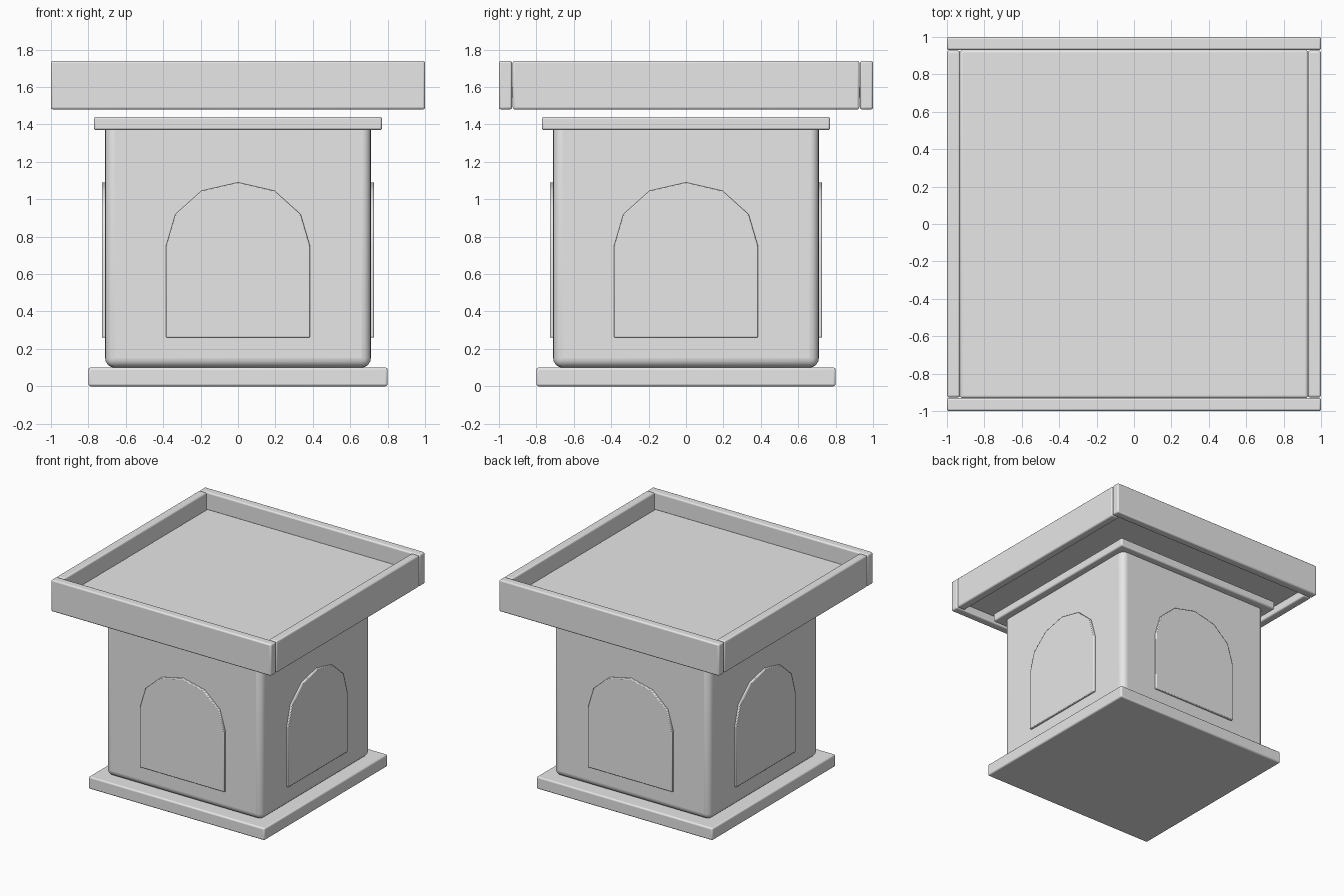
import bpy
import bmesh
from math import radians
from mathutils import Matrix

if "Cube" in bpy.data.objects:
    bpy.data.objects.remove(bpy.data.objects["Cube"])

# Single plain stone colour
stone = bpy.data.materials.new("plain_grey")
stone.use_nodes = True
stone.diffuse_color = (0.8, 0.8, 0.8, 1)
stone.node_tree.nodes["Principled BSDF"].inputs["Base Color"].default_value = (0.8, 0.8, 0.8, 1)


def finish(name, bm, bevel, segments):
    """Turn a bmesh into a bevelled, smooth-shaded object."""
    bmesh.ops.recalc_face_normals(bm, faces=bm.faces)
    mesh = bpy.data.meshes.new(name)
    bm.to_mesh(mesh)
    bm.free()
    mesh.materials.append(stone)
    obj = bpy.data.objects.new(name, mesh)
    bpy.context.collection.objects.link(obj)
    mod = obj.modifiers.new("rounded_edges", "BEVEL")
    mod.width = bevel
    mod.segments = segments
    mod.limit_method = "ANGLE"
    mod.angle_limit = radians(40)
    bpy.ops.object.select_all(action="DESELECT")
    obj.select_set(True)
    bpy.context.view_layer.objects.active = obj
    bpy.ops.object.shade_smooth_by_angle(angle=radians(35))
    return obj


def box(name, x, y, z, bevel=0.012, segments=3):
    """Box from (low, high) ranges on each axis."""
    bm = bmesh.new()
    bmesh.ops.create_cube(bm, size=1)
    for v in bm.verts:
        v.co = [(lo + hi) / 2 + c * (hi - lo) for c, (lo, hi) in zip(v.co, (x, y, z))]
    return finish(name, bm, bevel, segments)


def square(name, half, z, **kw):
    return box(name, (-half, half), (-half, half), z, **kw)


# Base slab, rounded body, cornice and tray floor
square("base_slab", 0.80, (0.0, 0.10))
square("body", 0.71, (0.10, 1.43), bevel=0.05, segments=5)
square("cornice", 0.77, (1.37, 1.44))
square("tray_floor", 0.93, (1.535, 1.605))

# Rim boards around the tray: long front/back boards, short side boards between
RIM = (1.48, 1.74)
box("rim_front", (-1, 1), (-1, -0.93), RIM)
box("rim_back", (-1, 1), (0.93, 1), RIM)
box("rim_right", (-1, -0.93), (-0.927, 0.927), RIM)
box("rim_left", (0.93, 1), (-0.927, 0.927), RIM)

# Raised arched panel on each wall
half_arch = [(0.385, 0.26), (0.385, 0.75), (0.335, 0.92), (0.195, 1.045)]
outline = half_arch + [(0, 1.09)] + [(-x, z) for x, z in reversed(half_arch)]
for i, side in enumerate(("front", "left", "back", "right")):
    bm = bmesh.new()
    face = bm.faces.new([bm.verts.new((x, -0.728, z)) for x, z in outline])
    wall = bmesh.ops.extrude_face_region(bm, geom=[face])
    for v in wall["geom"]:
        if isinstance(v, bmesh.types.BMVert):
            v.co.y = -0.69
    bmesh.ops.transform(bm, matrix=Matrix.Rotation(radians(90 * i), 4, "Z"), verts=bm.verts)
    if not any(f.normal.dot(face.normal) < -0.9 for f in bm.faces):
        bmesh.ops.holes_fill(bm, edges=bm.edges)
    finish("arch_panel_" + side, bm, 0.006, 2)
